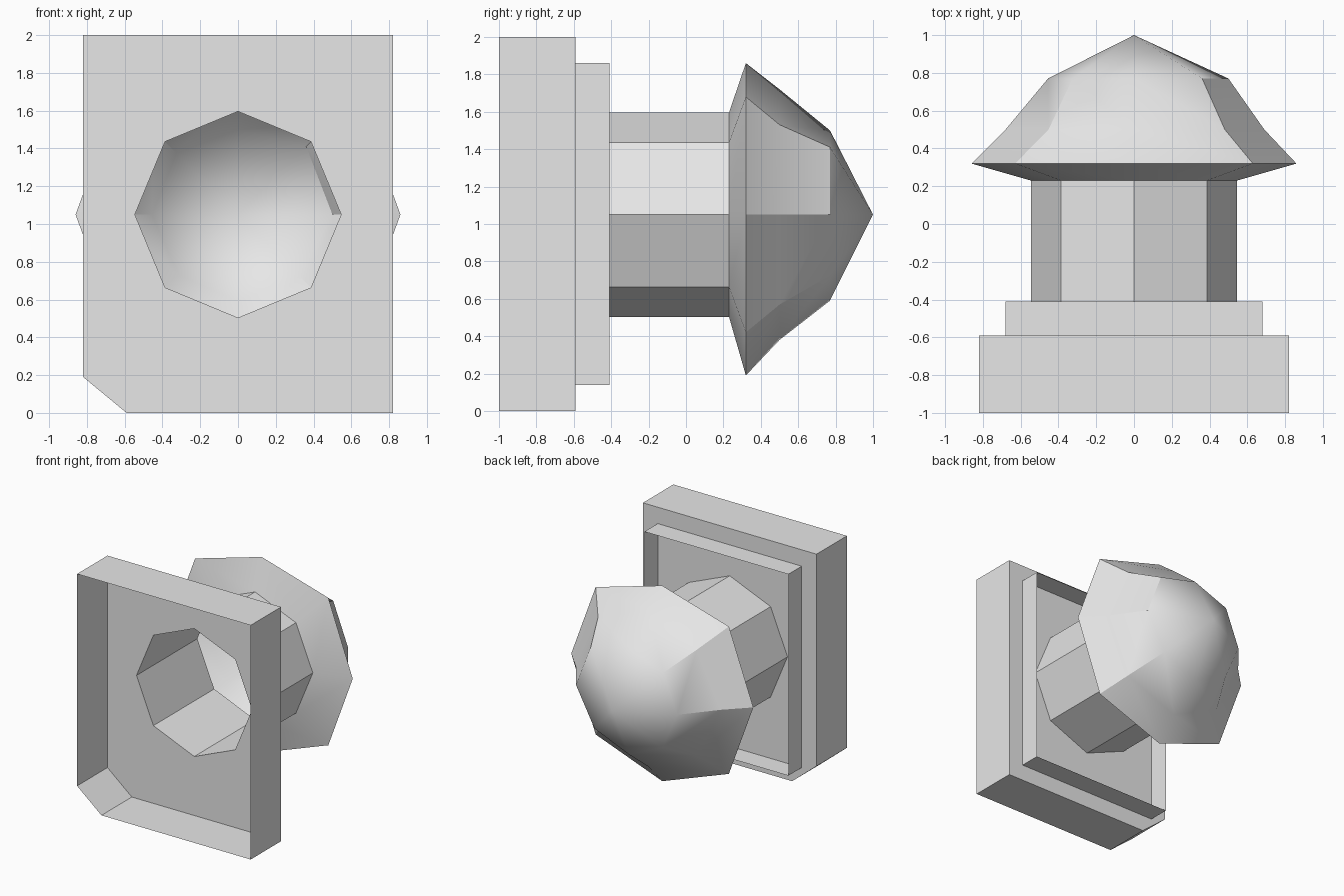
import bpy, bmesh, math

if "Cube" in bpy.data.objects:
    bpy.data.objects.remove(bpy.data.objects["Cube"], do_unlink=True)

CZ = 1.05          # height of the knob axis
SIDES = 8

grey = bpy.data.materials.new("light grey")
grey.use_nodes = True
grey.diffuse_color = (0.8, 0.8, 0.8, 1)
grey.node_tree.nodes["Principled BSDF"].inputs["Base Color"].default_value = (0.8, 0.8, 0.8, 1)


def ring(bm, y, outline):
    """Vertices of an (x, z) outline placed at depth y."""
    return [bm.verts.new((x, y, z)) for x, z in outline]


def octagon(radii):
    """Outline around the axis, one radius per corner or a single radius."""
    if not isinstance(radii, list):
        radii = [radii] * SIDES
    return [(r * math.cos(math.tau * i / SIDES), CZ + r * math.sin(math.tau * i / SIDES))
            for i, r in enumerate(radii)]


def bridge(bm, a, b):
    """Wall of quads between two rings, facing outward."""
    n = len(a)
    for i in range(n):
        j = (i + 1) % n
        bm.faces.new((a[i], b[i], b[j], a[j]))


def finish(bm, name):
    mesh = bpy.data.meshes.new(name)
    bm.to_mesh(mesh)
    bm.free()
    mesh.materials.append(grey)
    obj = bpy.data.objects.new(name, mesh)
    bpy.context.collection.objects.link(obj)
    return obj


def tube(name, y0, y1, outline):
    """Open-ended thin wall."""
    bm = bmesh.new()
    bridge(bm, ring(bm, y0, outline), ring(bm, y1, outline))
    return finish(bm, name)


# Wall plate: thin tray open at the front, one clipped corner
plate = [(-0.59, 0), (0.82, 0), (0.82, 2), (-0.82, 2), (-0.82, 0.19)]
tube("plate_sides", -1, -0.59, plate)

# Back panel of the tray with an octagonal hole for the shaft
bm = bmesh.new()
edges = []
for outline in (plate, octagon(0.546)):
    loop = ring(bm, -0.59, outline)
    edges += [bm.edges.new((loop[i - 1], loop[i])) for i in range(len(loop))]
bmesh.ops.triangle_fill(bm, edges=edges, use_beauty=True, normal=(0, 1, 0))
for f in bm.faces:
    f.normal_update()
    if f.normal.y < 0:
        f.normal_flip()
finish(bm, "plate_panel")

# Raised rim behind the panel
tube("mount_rim", -0.59, -0.41, [(-0.68, 0.14), (0.68, 0.14), (0.68, 1.86), (-0.68, 1.86)])

# Hollow shaft
tube("shaft", -0.59, 0.23, octagon(0.546))

# Faceted, slightly uneven knob
sections = [
    (0.23, 0.546),
    (0.32, [0.86, 0.89, 0.81, 0.89, 0.86, 0.89, 0.86, 0.89]),
    (0.50, [0.69, 0.68, 0.67, 0.64, 0.68, 0.64, 0.67, 0.68]),
    (0.77, [0.50, 0.51, 0.45, 0.46, 0.455, 0.45, 0.46, 0.46]),
]
bm = bmesh.new()
rings = [ring(bm, y, octagon(r)) for y, r in sections]
for a, b in zip(rings, rings[1:]):
    bridge(bm, a, b)
tip = bm.verts.new((0, 1, CZ))
for i in range(SIDES):
    bm.faces.new((rings[-1][i], tip, rings[-1][(i + 1) % SIDES]))
knob = finish(bm, "knob")
bpy.ops.object.select_all(action="DESELECT")
knob.select_set(True)
bpy.context.view_layer.objects.active = knob
bpy.ops.object.shade_smooth_by_angle(angle=math.radians(30))
